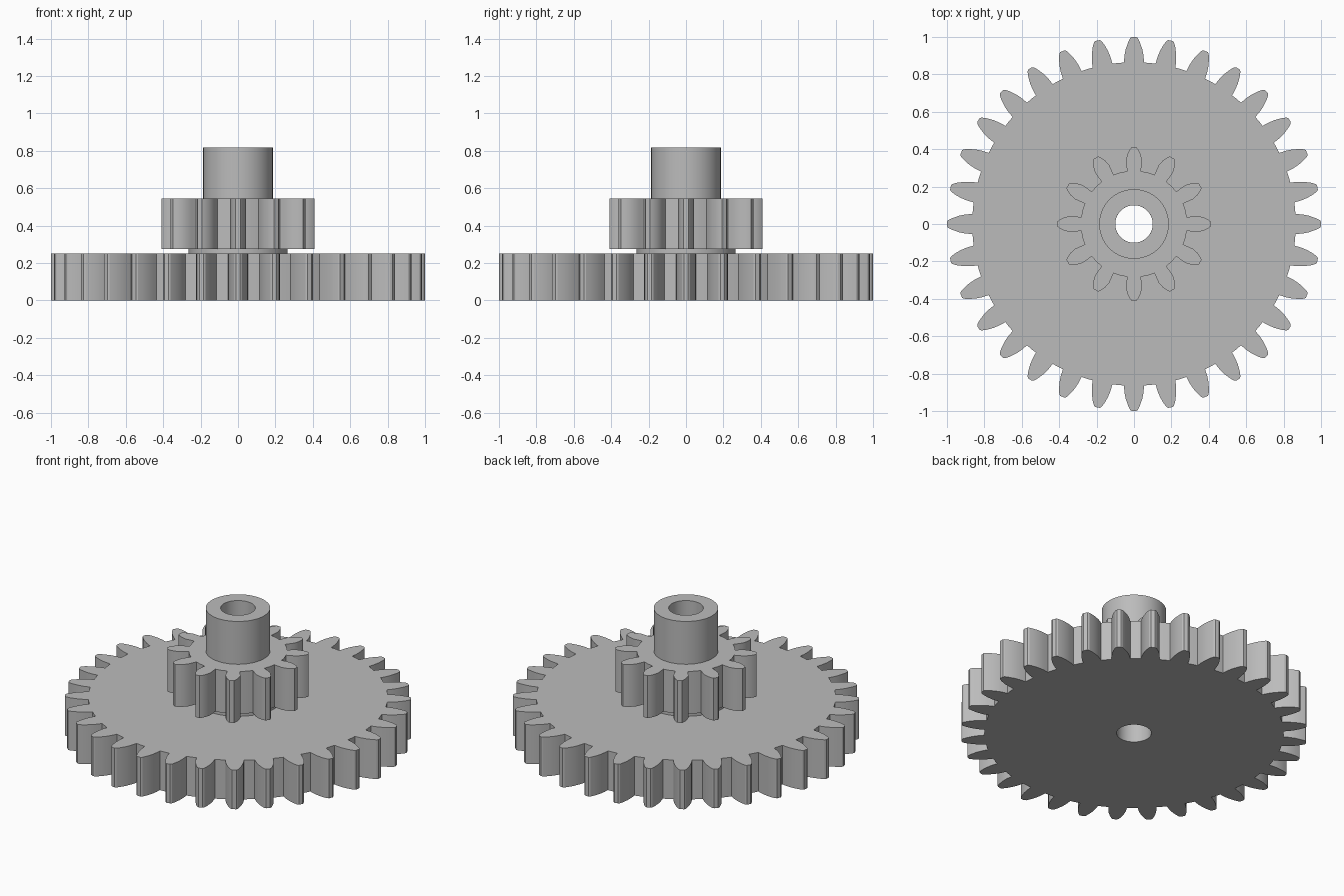
import bpy, bmesh, math

cube = bpy.data.objects.get("Cube")
if cube:
    bpy.data.objects.remove(cube, do_unlink=True)

BORE = 0.1

grey = bpy.data.materials.new("plain grey")
grey.use_nodes = True
colour = (0.5, 0.5, 0.5, 1)
grey.diffuse_color = colour
grey.node_tree.nodes["Principled BSDF"].inputs["Base Color"].default_value = colour


def circle(radius, count=96):
    """Round outline as (radius, angle) pairs."""
    return [(radius, math.tau * i / count) for i in range(count)]


def gear(teeth, flank, root):
    """Toothed outline; flank lists (height, half width) from root to tip."""
    half = [(math.hypot(h, w), math.atan2(w, h)) for h, w in flank]
    tooth = [(r, -a) for r, a in half] + [(r, a) for r, a in reversed(half)]
    pitch = math.tau / teeth
    tooth.append((root, pitch / 2))
    return [(r, a + i * pitch) for i in range(teeth) for r, a in tooth]


def bored_prism(name, outline, z0, z1):
    """Extrude an outline between two heights, with the shaft bore through it."""
    bm = bmesh.new()
    n = len(outline)

    def ring(z, radius=None):
        return [bm.verts.new(((radius or r) * math.cos(a), (radius or r) * math.sin(a), z))
                for r, a in outline]

    # Outside bottom, outside top, bore top, bore bottom
    rings = [ring(z0), ring(z1), ring(z1, BORE), ring(z0, BORE)]
    for k in range(4):
        a, b = rings[k], rings[(k + 1) % 4]
        for i in range(n):
            j = (i + 1) % n
            bm.faces.new((a[i], a[j], b[j], b[i]))
    bmesh.ops.recalc_face_normals(bm, faces=bm.faces)
    mesh = bpy.data.meshes.new(name)
    bm.to_mesh(mesh)
    bm.free()
    mesh.materials.append(grey)
    obj = bpy.data.objects.new(name, mesh)
    bpy.context.collection.objects.link(obj)
    return obj


# Tooth flanks, root to tip
large_flank = [(0.863, 0.054), (0.9, 0.051), (0.935, 0.044), (0.97, 0.032), (0.993, 0.021), (1.0, 0.012)]
small_flank = [(0.282, 0.037), (0.31, 0.040), (0.34, 0.043), (0.37, 0.036), (0.395, 0.025), (0.409, 0.014)]

parts = [
    bored_prism("large_gear", gear(32, large_flank, 0.865), 0, 0.25),
    bored_prism("collar", circle(0.265), 0.25, 0.275),
    bored_prism("small_gear", gear(12, small_flank, 0.285), 0.275, 0.545),
    bored_prism("hub", circle(0.186), 0.545, 0.818),
]

# Smooth the round walls and flanks, keep the rims crisp
bpy.ops.object.select_all(action="DESELECT")
for obj in parts:
    obj.select_set(True)
bpy.context.view_layer.objects.active = parts[0]
bpy.ops.object.shade_smooth_by_angle(angle=math.radians(25))
